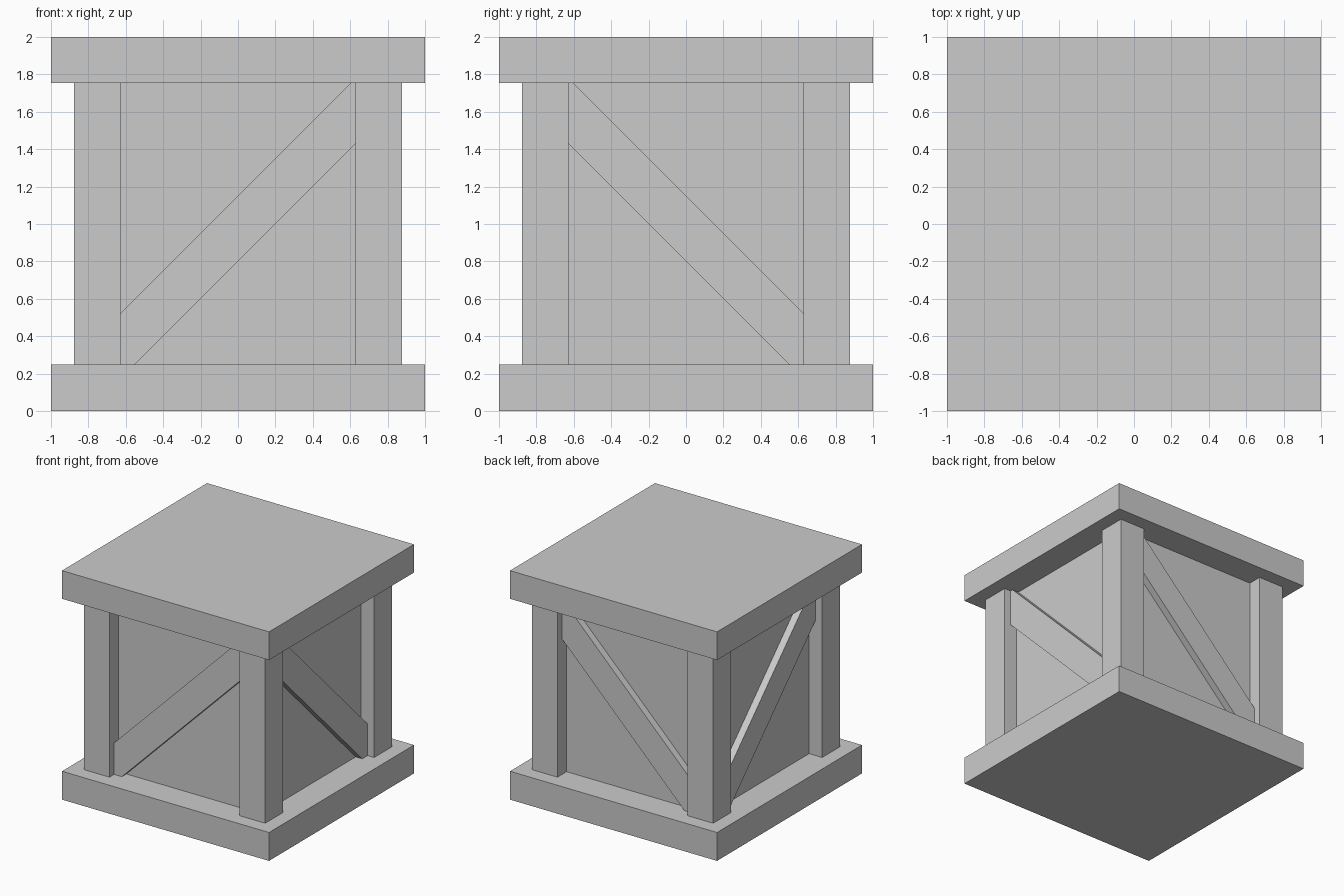
import bpy
import bmesh
from mathutils import Matrix, Vector

cube = bpy.data.objects.get("Cube")
if cube:
    bpy.data.objects.remove(cube, do_unlink=True)

# Plain grey for the whole crate
GREY = (0.6, 0.6, 0.6, 1.0)
grey = bpy.data.materials.new("plain grey")
grey.use_nodes = True
grey.diffuse_color = GREY
grey.node_tree.nodes["Principled BSDF"].inputs["Base Color"].default_value = GREY

LOW, HIGH = 0.248, 1.754       # space between the slabs
POST_IN, POST_OUT = 0.628, 0.876
BRACE, PANEL = 0.8125, 0.75    # distance of each face from the centre


def add_object(name, bm):
    bmesh.ops.recalc_face_normals(bm, faces=bm.faces)
    mesh = bpy.data.meshes.new(name)
    bm.to_mesh(mesh)
    bm.free()
    mesh.materials.append(grey)
    obj = bpy.data.objects.new(name, mesh)
    bpy.context.collection.objects.link(obj)
    return obj


def add_box(name, low, high):
    low, high = Vector(low), Vector(high)
    bm = bmesh.new()
    place = Matrix.Translation((low + high) / 2) @ Matrix.Diagonal((*(high - low), 1))
    bmesh.ops.create_cube(bm, size=1, matrix=place)
    return add_object(name, bm)


def add_brace(name, place):
    # Diagonal board trimmed to the opening between posts and slabs
    profile = [(-POST_IN, LOW), (-0.553, LOW), (POST_IN, 1.43),
               (POST_IN, HIGH), (0.602, HIGH), (-POST_IN, 0.524)]
    bm = bmesh.new()
    face = bm.faces.new([bm.verts.new((x, -BRACE, z)) for x, z in profile])
    result = bmesh.ops.extrude_face_region(bm, geom=[face])
    moved = [v for v in result["geom"] if isinstance(v, bmesh.types.BMVert)]
    bmesh.ops.translate(bm, verts=moved, vec=(0, BRACE - PANEL, 0))
    bmesh.ops.transform(bm, matrix=place, verts=bm.verts)
    return add_object(name, bm)


# Slabs and inner box
add_box("bottom_slab", (-1, -1, 0), (1, 1, LOW))
add_box("top_slab", (-1, -1, HIGH), (1, 1, 2))
add_box("inner_box", (-PANEL, -PANEL, LOW), (PANEL, PANEL, HIGH))

# Corner posts
for side, sx in (("left", 1), ("right", -1)):
    for end, sy in (("front", -1), ("back", 1)):
        xs = sorted((sx * POST_IN, sx * POST_OUT))
        ys = sorted((sy * POST_IN, sy * POST_OUT))
        add_box(f"{end}_{side}_post", (xs[0], ys[0], LOW), (xs[1], ys[1], HIGH))

# Braces: the side pair swaps x and y, the far ones are mirrored
swap = Matrix(((0, -1, 0, 0), (-1, 0, 0, 0), (0, 0, 1, 0), (0, 0, 0, 1)))
add_brace("front_brace", Matrix.Identity(4))
add_brace("back_brace", Matrix.Diagonal((1, -1, 1, 1)))
add_brace("left_brace", swap)
add_brace("right_brace", Matrix.Diagonal((-1, 1, 1, 1)) @ swap)
